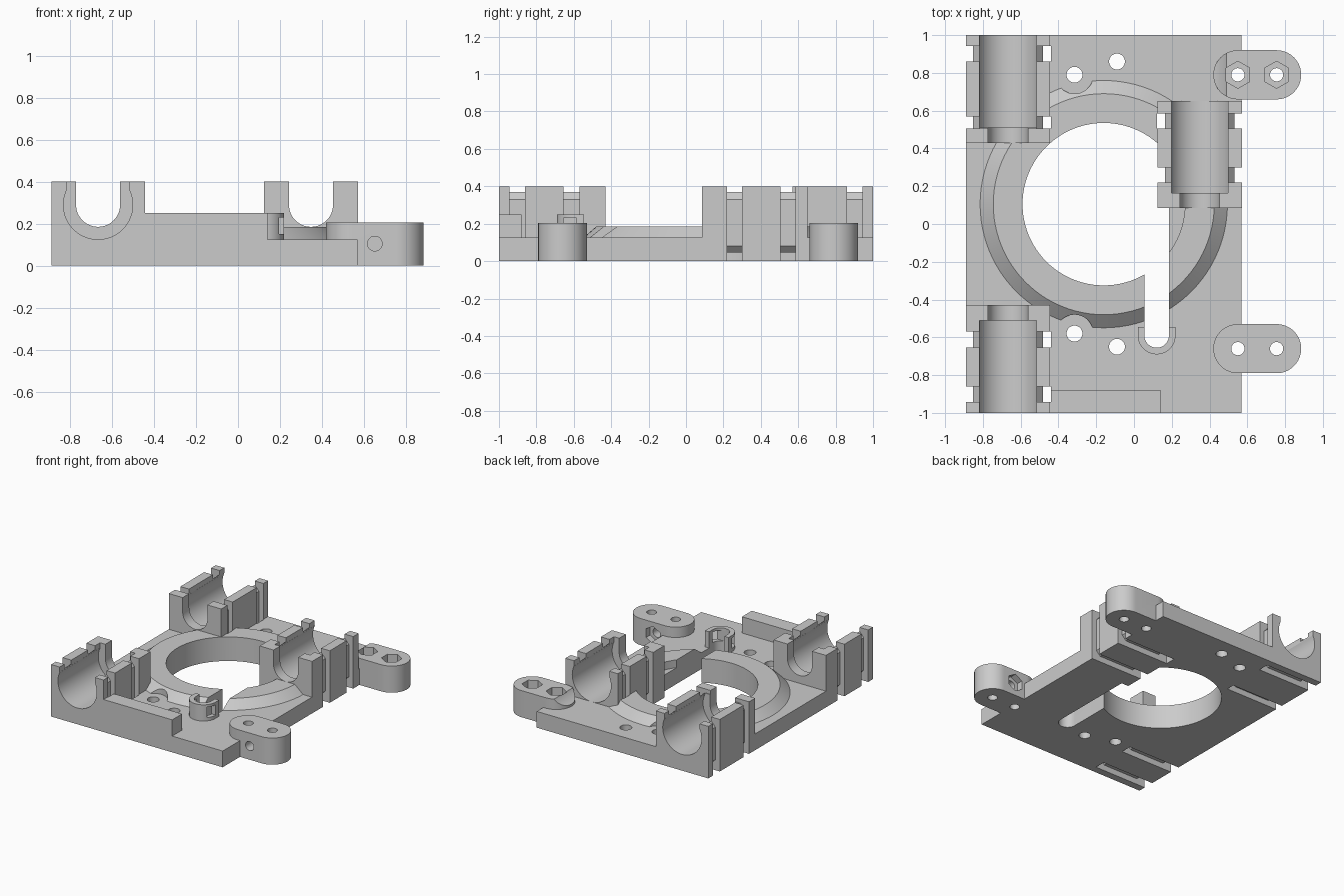
import bpy, bmesh, math

cube = bpy.data.objects.get("Cube")
if cube:
    bpy.data.objects.remove(cube, do_unlink=True)

mat = bpy.data.materials.new("light_grey_plastic")
mat.use_nodes = True
GREY = (0.6, 0.6, 0.6, 1)
mat.diffuse_color = GREY
mat.node_tree.nodes["Principled BSDF"].inputs["Base Color"].default_value = GREY


def arc(cx, cy, r, a0=0, a1=360, n=64):
    full = a1 - a0 == 360
    steps = n if full else n + 1
    angles = [math.radians(a0 + (a1 - a0) * i / n) for i in range(steps)]
    return [(cx + r * math.cos(a), cy + r * math.sin(a)) for a in angles]


def rect(x0, x1, y0, y1):
    return [(x0, y0), (x1, y0), (x1, y1), (x0, y1)]


def prism(name, pts, lo, hi, axis="z"):
    """Extrude a 2D outline along z (outline in xy) or y (outline in xz)."""
    place = (lambda p, d: (p[0], p[1], d)) if axis == "z" else (lambda p, d: (p[0], d, p[1]))
    bm = bmesh.new()
    rings = [[bm.verts.new(place(p, d)) for p in pts] for d in (lo, hi)]
    bm.faces.new(rings[0])
    bm.faces.new(rings[1])
    for i in range(len(pts)):
        j = (i + 1) % len(pts)
        bm.faces.new((rings[0][i], rings[0][j], rings[1][j], rings[1][i]))
    bmesh.ops.recalc_face_normals(bm, faces=bm.faces)
    return finish(name, bm)


def finish(name, bm):
    me = bpy.data.meshes.new(name)
    bm.to_mesh(me)
    bm.free()
    me.materials.append(mat)
    ob = bpy.data.objects.new(name, me)
    bpy.context.scene.collection.objects.link(ob)
    return ob


def combine(target, tool, op):
    mod = target.modifiers.new("combine", "BOOLEAN")
    mod.operation, mod.object, mod.solver = op, tool, "EXACT"
    deps = bpy.context.evaluated_depsgraph_get()
    deps.update()
    me = bpy.data.meshes.new_from_object(target.evaluated_get(deps))
    target.modifiers.clear()
    target.data = me
    bpy.data.objects.remove(tool, do_unlink=True)


def add(tool):
    combine(body, tool, "UNION")


def cut(tool):
    combine(body, tool, "DIFFERENCE")


PLATE, BOSS, TOP, EAR = 0.125, 0.185, 0.4, 0.205
CX, CY = -0.16, 0.105

# Base plate with raised, chamfered ring
body = prism("carriage_plate", rect(-0.89, 0.57, -1, 1), 0, PLATE)
bm = bmesh.new()
bmesh.ops.create_cone(bm, cap_ends=True, segments=96, radius1=0.678, radius2=0.585, depth=0.08)
bmesh.ops.translate(bm, verts=bm.verts, vec=(CX, CY, BOSS - 0.04))
add(finish("ring_boss", bm))

# Clearance around the screw holes, then the big central opening
for y in (0.79, -0.58):
    cut(prism("screw_clearance", arc(-0.315, y, 0.1), PLATE, 0.3))
cut(prism("central_opening", arc(CX, CY, 0.43, n=96), -0.1, 0.5))

# Infill beside the opening, front bar, cable post
add(prism("opening_infill", rect(0.185, 0.33, -0.2, 0.2), 0, PLATE))
add(prism("front_bar", rect(-0.5, 0.14, -1, -0.88), 0.05, 0.25))
post = arc(0.12, -0.59, 0.1, 180, 360, 32) + [(0.22, -0.545), (0.02, -0.545)]
add(prism("cable_post", post, 0.05, 0.25))

# Bearing holders: centre x, y range, bore range, neck range, tie slots
holders = (
    (-0.667, 0.43, 1.0, 0.51, 1.1, ((0.505, 0.57), (0.86, 0.943))),
    (-0.667, -1.0, -0.43, -1.1, -0.51, ((-0.943, -0.86), (-0.655, -0.57))),
    (0.348, 0.085, 0.65, 0.165, 1.1, ((0.22, 0.30), (0.505, 0.585))),
)
for cx, y0, y1, _, _, _ in holders:
    add(prism("bearing_holder", rect(cx - 0.223, cx + 0.223, y0, y1), 0, TOP))

# Mounting ears
for y in (0.79, -0.66):
    outline = arc(0.755, y, 0.13, -90, 90, 32) + arc(0.55, y, 0.13, 90, 270, 32)
    add(prism("mounting_ear", outline, 0, EAR))

# Bores, narrower necks and tie slots
BZ = 0.29
for cx, y0, y1, b0, b1, slots in holders:
    bore = arc(cx, BZ, 0.165, 155, 385, 48)
    bore = [(cx - 0.15, 0.5), (cx - 0.15, 0.36)] + bore + [(cx + 0.15, 0.36), (cx + 0.15, 0.5)]
    cut(prism("bearing_bore", bore, b0, b1, "y"))
    neck = [(cx - 0.105, 0.5)] + arc(cx, BZ, 0.105, 180, 360, 32) + [(cx + 0.105, 0.5)]
    cut(prism("rod_neck", neck, y0 - 0.01, y1 + 0.01, "y"))
    for s0, s1 in slots:
        slot = prism("tie_slot", rect(cx - 0.227, cx + 0.227, -0.05, 0.45), s0, s1, "y")
        half = [(0.15, 0.045), (0.185, 0.08), (0.185, 0.33), (0.15, 0.37)]
        core = [(cx + x, z) for x, z in half] + [(cx - x, z) for x, z in reversed(half)]
        combine(slot, prism("tie_core", core, s0 - 0.05, s1 + 0.05, "y"), "DIFFERENCE")
        cut(slot)

# Cable slot and the window through its post
cable = arc(0.12, -0.59, 0.065, 180, 360, 32) + [(0.185, 0.08), (0.055, 0.08)]
cut(prism("cable_slot", cable, -0.1, 0.5))
window = prism("post_window", rect(-0.05, 0.3, 0.15, 0.23), -0.655, -0.585, "y")
cut(window)

# Screw holes in the plate
for x, y in ((-0.315, 0.79), (-0.09, 0.86), (-0.315, -0.58), (-0.09, -0.65)):
    cut(prism("screw_hole", arc(x, y, 0.042, n=32), -0.1, 0.5))

# Ear holes, with nut pockets on top of the rear ear
for x in (0.55, 0.755):
    for y in (0.79, -0.66):
        cut(prism("ear_hole", arc(x, y, 0.035, n=32), -0.1, 0.5))
    cut(prism("nut_pocket", arc(x, 0.79, 0.072, 30, 390, 6), EAR - 0.06, 0.3))

# Cross hole with a nut pocket at the back of the front ear
cut(prism("cross_hole", arc(0.652, 0.105, 0.035, n=32), -0.9, -0.4, "y"))
cut(prism("cross_nut_pocket", arc(0.652, 0.105, 0.068, 30, 390, 6), -0.58, -0.4, "y"))

# Smooth the round surfaces, keep edges crisp
bpy.ops.object.select_all(action="DESELECT")
body.select_set(True)
bpy.context.view_layer.objects.active = body
bpy.ops.object.shade_smooth_by_angle(angle=math.radians(25))
